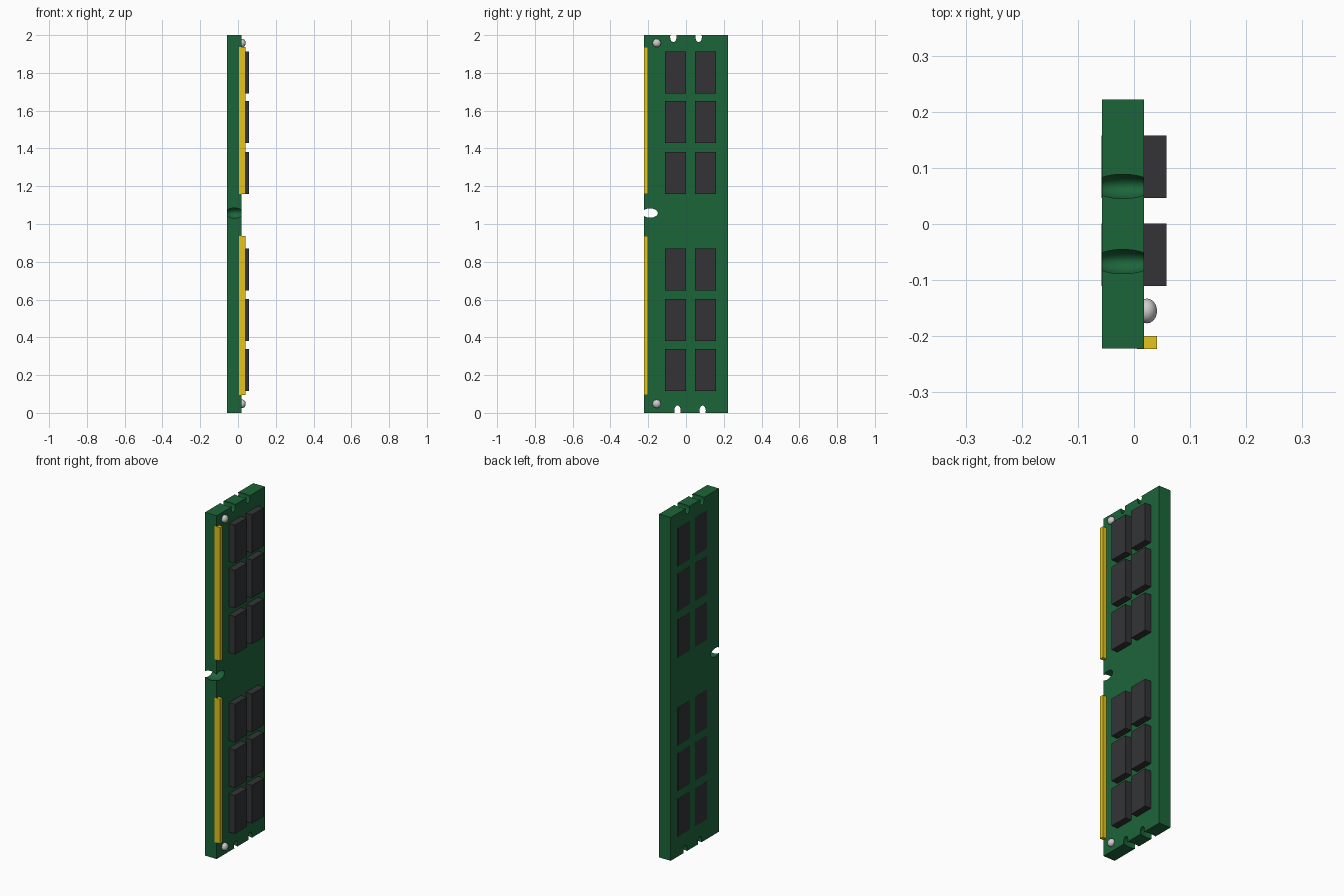
import bpy

if "Cube" in bpy.data.objects:
    bpy.data.objects.remove(bpy.data.objects["Cube"])


def material(name, rgb):
    m = bpy.data.materials.new(name)
    m.diffuse_color = (*rgb, 1)
    m.use_nodes = True
    m.node_tree.nodes["Principled BSDF"].inputs["Base Color"].default_value = m.diffuse_color
    return m


green = material("board_green", (0.012, 0.13, 0.042))
black = material("chip_black", (0.033, 0.034, 0.037))
gold = material("contact_gold", (0.78, 0.55, 0.012))


def box(name, lo, hi, mat):
    bpy.ops.mesh.primitive_cube_add(size=1, location=[(a + b) / 2 for a, b in zip(lo, hi)])
    ob = bpy.context.object
    ob.name = name
    ob.scale = [b - a for a, b in zip(lo, hi)]
    bpy.ops.object.transform_apply(location=False, rotation=False, scale=True)
    ob.data.materials.append(mat)
    return ob


def ellipsoid(name, loc, radii, segments=32, rings=16):
    bpy.ops.mesh.primitive_uv_sphere_add(segments=segments, ring_count=rings, radius=1, location=loc)
    ob = bpy.context.object
    ob.name = name
    ob.scale = radii
    bpy.ops.object.transform_apply(location=False, rotation=False, scale=True)
    bpy.ops.object.shade_smooth()
    return ob


# Circuit board
board = box("circuit_board", (-0.057, -0.222, 0), (0.018, 0.222, 2), green)

# Rounded notches: one key notch in the front edge, two in each end
notches = [((-0.02, -0.19, 1.058), (0.057, 0.055, 0.033))]
for y, z in [(-0.067, 1.99), (0.067, 1.99), (-0.045, 0.012), (0.088, 0.012)]:
    notches.append(((-0.02, y, z), (0.057, 0.0225, 0.036)))
for loc, radii in notches:
    cutter = ellipsoid("notch_cutter", loc, radii, 48, 24)
    cutter.data.materials.append(green)
    cutter.hide_render = True
    bpy.context.view_layer.objects.active = board
    mod = board.modifiers.new("notch", 'BOOLEAN')
    mod.operation = 'DIFFERENCE'
    mod.solver = 'EXACT'
    mod.object = cutter
    bpy.ops.object.modifier_apply(modifier=mod.name)
    bpy.data.objects.remove(cutter, do_unlink=True)

bpy.ops.object.select_all(action='DESELECT')
board.select_set(True)
bpy.context.view_layer.objects.active = board
bpy.ops.object.shade_smooth_by_angle()

# Memory chips, showing flush through the back of the board
for z in (0.226, 0.492, 0.758, 1.27, 1.539, 1.802):
    for y in (-0.055, 0.102):
        box("memory_chip", (-0.0575, y - 0.0555, z - 0.111), (0.0575, y + 0.0555, z + 0.111), black)

# Gold contact strips along the front edge
for z0, z1 in ((0.095, 0.937), (1.16, 1.937)):
    box("contact_strip", (0.005, -0.2225, z0), (0.041, -0.2, z1), gold)

# Small round studs at the two corners
for z in (0.048, 1.958):
    ellipsoid("corner_stud", (0.023, -0.155, z), (0.018, 0.022, 0.022))
